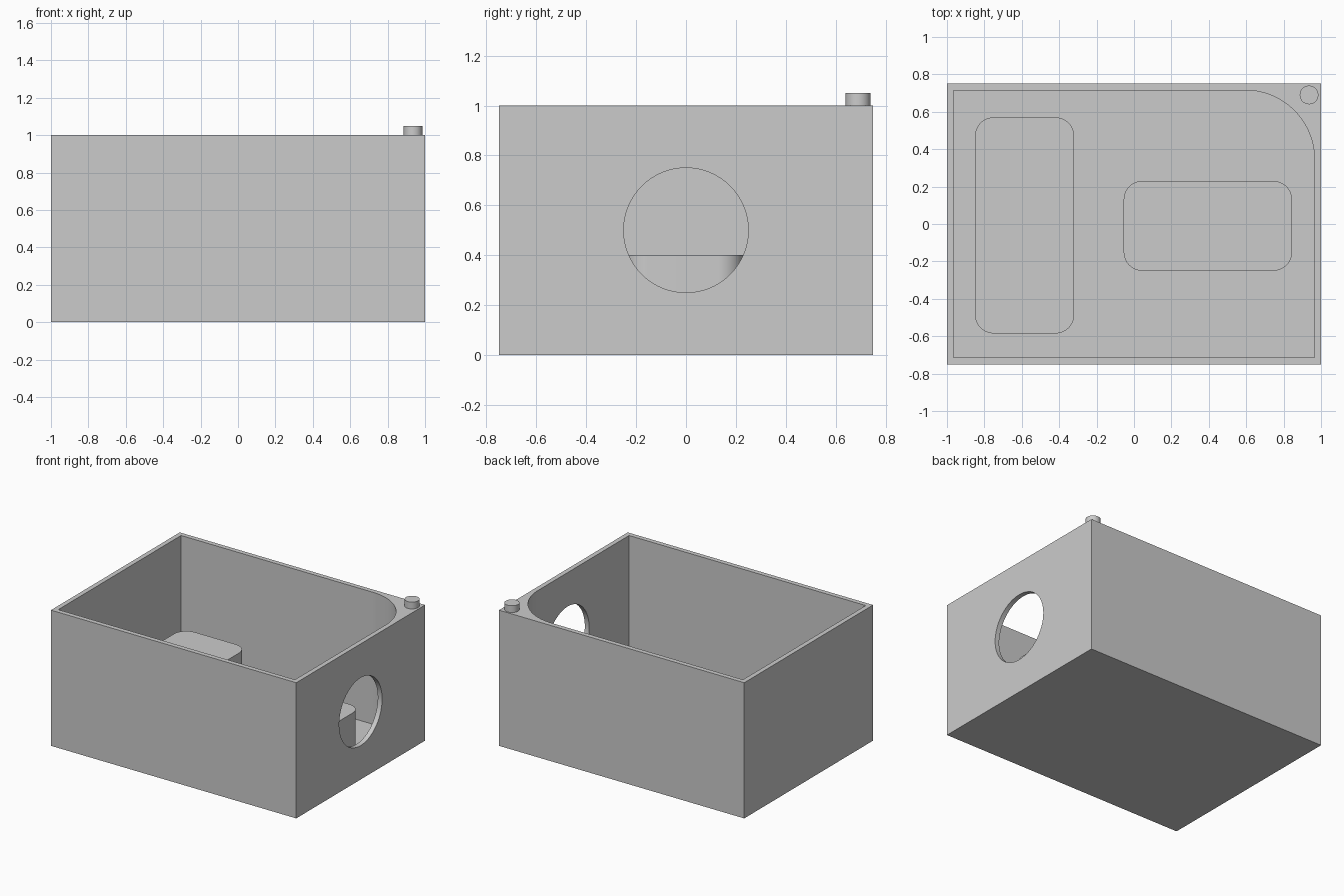
import bpy
import bmesh
from math import cos, sin, pi, radians
from mathutils import Matrix

default = bpy.data.objects.get("Cube")
if default:
    bpy.data.objects.remove(default, do_unlink=True)

WALL, FLOOR = 0.035, 0.027

grey = bpy.data.materials.new("plain grey")
grey.use_nodes = True
colour = (0.6, 0.6, 0.6, 1)
grey.diffuse_color = colour
grey.node_tree.nodes["Principled BSDF"].inputs["Base Color"].default_value = colour


def finish(name, bm):
    """Turn a bmesh into a named grey object."""
    bmesh.ops.recalc_face_normals(bm, faces=bm.faces)
    mesh = bpy.data.meshes.new(name)
    bm.to_mesh(mesh)
    bm.free()
    mesh.materials.append(grey)
    obj = bpy.data.objects.new(name, mesh)
    bpy.context.collection.objects.link(obj)
    return obj


def prism(name, x0, x1, y0, y1, z0, z1, radii=(0, 0, 0, 0), steps=16):
    """Upright block; radii round the back-left, back-right, front-right, front-left corners,
    counted anticlockwise from +x +y."""
    bm = bmesh.new()
    corners = [(x1, y1, -1, -1), (x0, y1, 1, -1), (x0, y0, 1, 1), (x1, y0, -1, 1)]
    ring = []
    for i, ((x, y, sx, sy), r) in enumerate(zip(corners, radii)):
        count = steps if r else 0
        for k in range(count + 1):
            a = (i + (k / count if count else 0)) * pi / 2
            px, py = x + sx * r, y + sy * r
            ring.append(bm.verts.new((px + r * cos(a), py + r * sin(a), z0)))
    base = bm.faces.new(ring)
    top = bmesh.ops.extrude_face_region(bm, geom=[base], use_keep_orig=True)
    verts = [g for g in top["geom"] if isinstance(g, bmesh.types.BMVert)]
    bmesh.ops.translate(bm, verts=verts, vec=(0, 0, z1 - z0))
    return finish(name, bm)


def cylinder(name, radius, depth, matrix, sides=64):
    bm = bmesh.new()
    bmesh.ops.create_cone(bm, cap_ends=True, segments=sides, radius1=radius,
                          radius2=radius, depth=depth, matrix=matrix)
    return finish(name, bm)


# Outer case, hollowed, with one rounded inner corner and a round side opening
case = prism("case", -1, 1, -0.75, 0.75, 0, 1)
cavity = prism("cavity_cutter", -1 + WALL, 1 - WALL, -0.75 + WALL, 0.75 - WALL,
               FLOOR, 1.2, (0.37, 0, 0, 0), 32)
opening = cylinder("opening_cutter", 0.25, 0.4,
                   Matrix.Translation((1, 0, 0.5)) @ Matrix.Rotation(pi / 2, 4, "Y"))
for cutter in (cavity, opening):
    mod = case.modifiers.new(cutter.name, "BOOLEAN")
    mod.operation = "DIFFERENCE"
    mod.solver = "EXACT"
    mod.object = cutter

# Bake the cuts and drop the cutters
graph = bpy.context.evaluated_depsgraph_get()
cut_mesh = bpy.data.meshes.new_from_object(case.evaluated_get(graph))
case.modifiers.clear()
case.data = cut_mesh
for cutter in (cavity, opening):
    bpy.data.objects.remove(cutter, do_unlink=True)

# Rounded blocks standing on the inner floor
left_end = prism("long_inner_block", -0.85, -0.32, -0.585, 0.57, FLOOR, 0.4, (0.1,) * 4)
right_end = prism("short_inner_block", -0.055, 0.845, -0.25, 0.23, FLOOR, 0.4, (0.1,) * 4)

# Small peg on the rim corner
peg = cylinder("corner_peg", 0.05, 0.05, Matrix.Translation((0.936, 0.69, 1.025)), 48)

# Smooth curves, sharp edges
bpy.ops.object.select_all(action="DESELECT")
for obj in (case, left_end, right_end, peg):
    obj.select_set(True)
bpy.context.view_layer.objects.active = case
bpy.ops.object.shade_smooth_by_angle(angle=radians(30))
